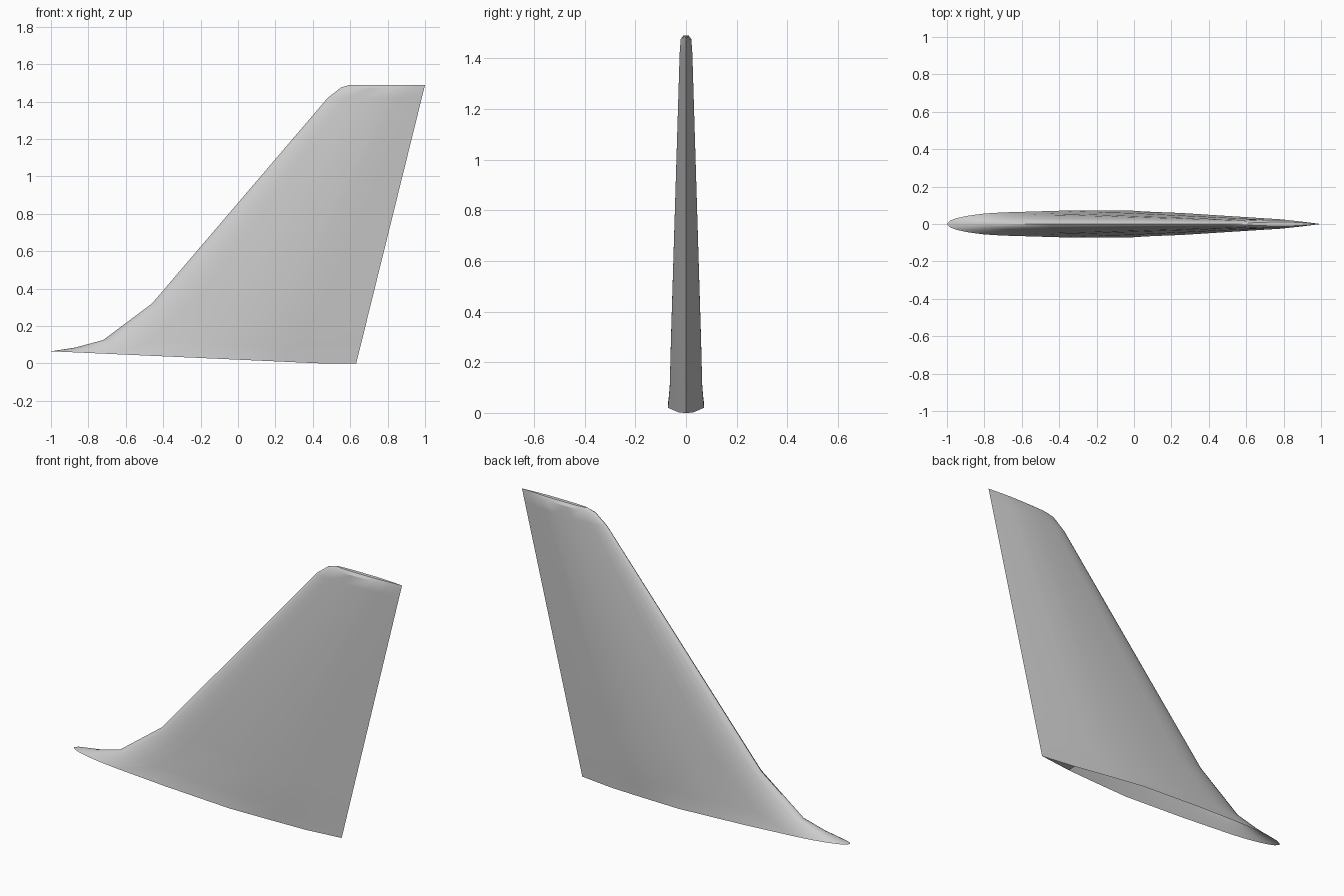
import bpy, bmesh, math

if "Cube" in bpy.data.objects:
    bpy.data.objects.remove(bpy.data.objects["Cube"])

# Airfoil half profile: (chord fraction, thickness fraction)
FOIL = [(0, 0), (.01, .25), (.03, .43), (.07, .63), (.12, .78), (.18, .87),
        (.37, 1), (.61, 1), (.75, .68), (.875, .36), (1, 0)]

# Span stations: leading edge x, leading edge z, trailing edge z, half thickness
STATIONS = [(-1, .065, 0, .071), (-.87, .085, .05, .067), (-.72, .125, .09, .064),
            (-.46, .32, .28, .059), (.48, 1.42, 1.42, .025),
            (.55, 1.475, 1.475, .021), (.60, 1.49, 1.49, .010)]


def trailing_x(z):
    return .632 + .368 * z / 1.49


def section(bm, i):
    """Closed ring of vertices: +y side from nose to tail, then back along -y."""
    lx, lz, tz, half = STATIONS[i]
    tx = trailing_x(tz)

    def vert(t, y):
        x = lx + (tx - lx) * t
        z = lz + (tz - lz) * t
        if i == 0:                      # root follows the fuselage line
            z = max(0, .065 * (.45 - x) / 1.45)
        return bm.verts.new((x, y, z))

    upper = [vert(t, h * half) for t, h in FOIL]
    lower = [vert(t, -h * half) for t, h in reversed(FOIL[1:-1])]
    return upper + lower


bm = bmesh.new()
rings = [section(bm, i) for i in range(len(STATIONS))]
n = len(rings[0])

# Skin between neighbouring stations
for a, b in zip(rings, rings[1:]):
    for k in range(n):
        m = (k + 1) % n
        bm.faces.new((a[m], a[k], b[k], b[m]))

# Tip cap, strip by strip across the chord
tip = rings[-1]
last = len(FOIL) - 1
for k in range(last):
    corners = [tip[k], tip[k + 1], tip[(n - k - 1) % n], tip[(n - k) % n]]
    bm.faces.new(list(dict.fromkeys(corners)))

# Small flat closure under the tail end of the otherwise open root
root = rings[0]
bm.faces.new((root[last - 1], root[last], root[last + 1]))

bmesh.ops.recalc_face_normals(bm, faces=bm.faces)
mesh = bpy.data.meshes.new("tail_fin")
bm.to_mesh(mesh)
bm.free()
fin = bpy.data.objects.new("tail_fin", mesh)
bpy.context.collection.objects.link(fin)

# Smooth skin with sharp trailing edge
bpy.context.view_layer.objects.active = fin
fin.select_set(True)
bpy.ops.object.shade_smooth_by_angle(angle=math.radians(30))
